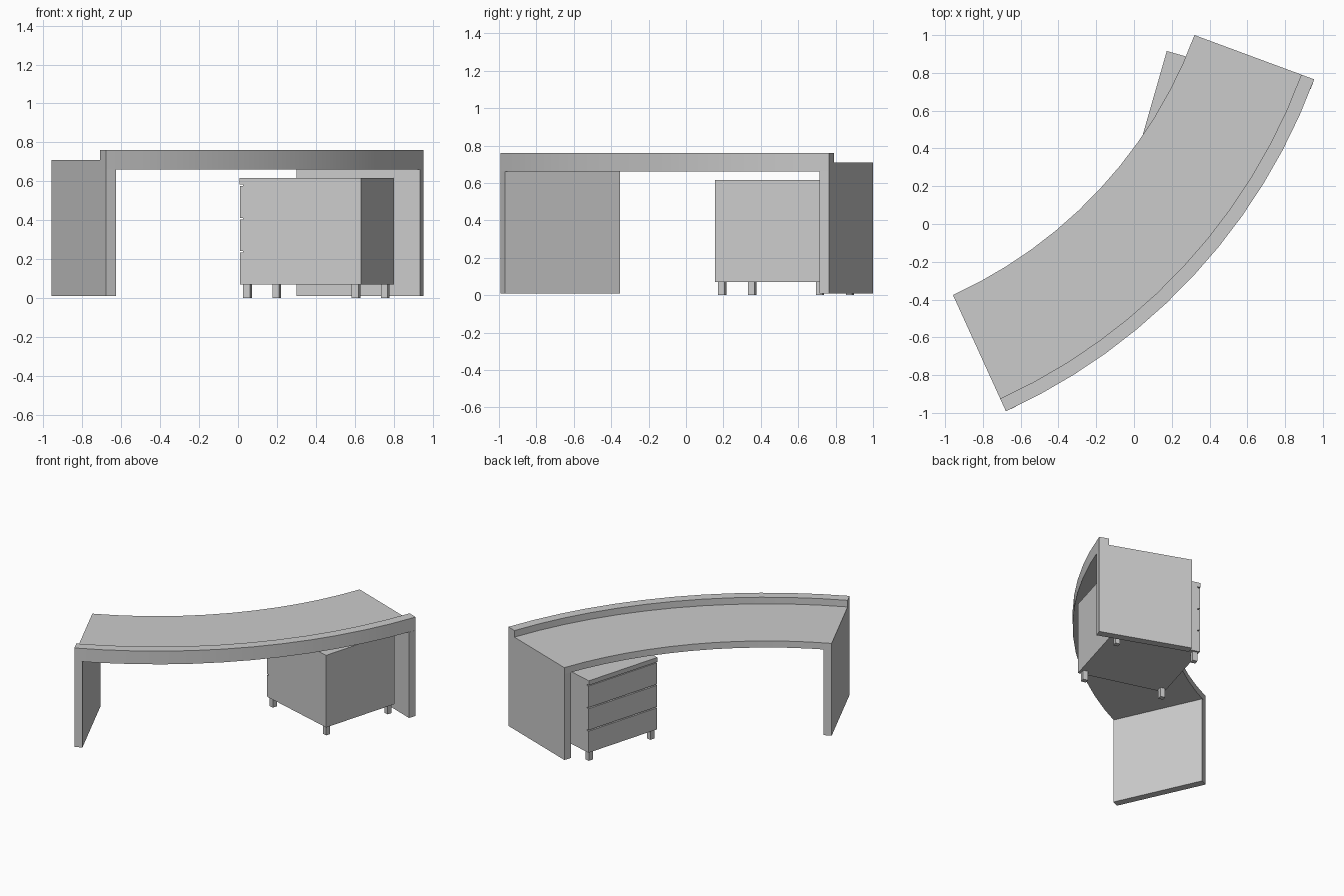
import bpy, bmesh
from math import radians, cos, sin
from mathutils import Matrix, Vector

if "Cube" in bpy.data.objects:
    bpy.data.objects.remove(bpy.data.objects["Cube"])

CENTRE = Vector((-1.972, 1.848, 0))          # common centre of the desk arcs
R_IN, R_STEP, R_OUT = 2.444, 3.047, 3.12
A0, A1, SEGMENTS = radians(-65.5), radians(-20.3), 12


def finish(bm, name):
    bmesh.ops.recalc_face_normals(bm, faces=bm.faces)
    mesh = bpy.data.meshes.new(name)
    bm.to_mesh(mesh)
    bm.free()
    ob = bpy.data.objects.new(name, mesh)
    bpy.context.collection.objects.link(ob)
    return ob


def box(name, lo, hi, frame):
    lo, hi = Vector(lo), Vector(hi)
    bm = bmesh.new()
    bmesh.ops.create_cube(bm, size=1, matrix=frame @ Matrix.Translation((lo + hi) / 2)
                          @ Matrix.Diagonal((*(hi - lo), 1)))
    return finish(bm, name)


# Curved worktop with raised outer rim: stepped section swept round the arc
section = [(R_IN, 0.66), (R_OUT, 0.66), (R_OUT, 0.76),
           (R_STEP, 0.76), (R_STEP, 0.71), (R_IN, 0.71)]
bm = bmesh.new()
rings = []
for i in range(SEGMENTS + 1):
    a = A0 + (A1 - A0) * i / SEGMENTS
    rings.append([bm.verts.new(CENTRE + Vector((r * cos(a), r * sin(a), z))) for r, z in section])
n = len(section)
for p, q in zip(rings, rings[1:]):
    for k in range(n):
        bm.faces.new((p[k], p[(k + 1) % n], q[(k + 1) % n], q[k]))
bm.faces.new(rings[0])
bm.faces.new(rings[-1])
top = finish(bm, "curved_worktop")
bpy.context.view_layer.objects.active = top
top.select_set(True)
bpy.ops.object.shade_smooth_by_angle(angle=radians(30))
top.select_set(False)

# End panels, running radially from the inner to the outer edge
for name, a, side in (("left_end_panel", A0, 1), ("right_end_panel", A1, -1)):
    frame = Matrix.Translation(CENTRE) @ Matrix.Rotation(a, 4, 'Z')
    y0, y1 = sorted((0, side * 0.056))
    box(name, (R_IN, y0, 0.01), (R_OUT, y1, 0.66), frame)

# Drawer pedestal, turned 16 degrees, drawers facing local -x
ped = Matrix.Translation((0.4025, 0.535, 0)) @ Matrix.Rotation(radians(-16), 4, 'Z')
HX, HY = 0.325, 0.303
box("pedestal_top", (-HX, -HY, 0.583), (HX, HY, 0.617), ped)
box("pedestal_body", (-HX + 0.02, -HY, 0.07), (HX, HY, 0.583), ped)
for i in range(3):
    z = 0.07 + i * 0.171
    box(f"drawer_front_{i + 1}", (-HX + 0.004, -HY, z), (-HX + 0.02, HY, z + 0.163), ped)

# Square feet
for sx in (-1, 1):
    for sy in (-1, 1):
        x, y, h = sx * 0.29, sy * 0.272, 0.018
        box("pedestal_foot", (x - h, y - h, 0), (x + h, y + h, 0.07), ped)
